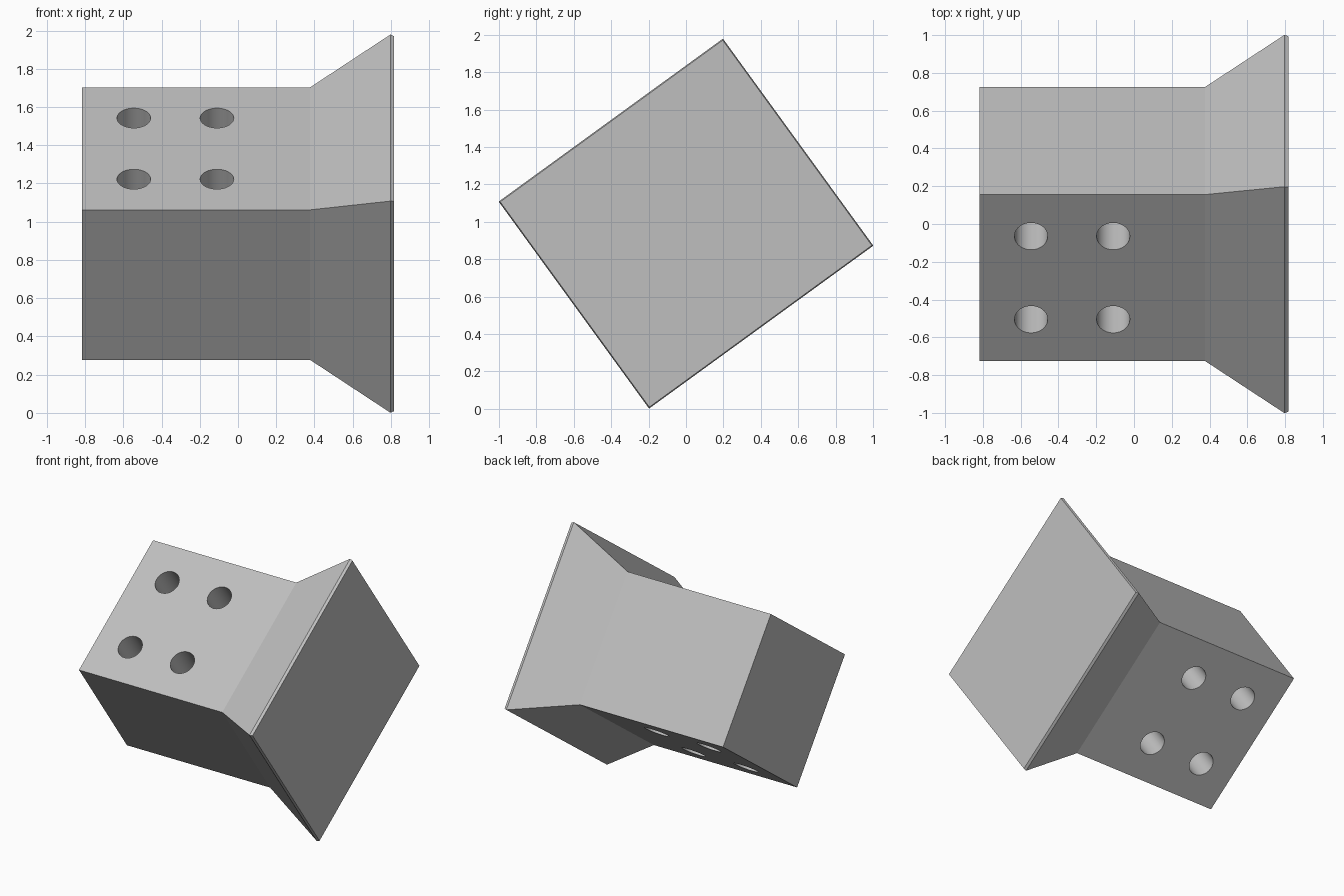
import bpy, bmesh
from math import radians
from mathutils import Matrix

cube = bpy.data.objects.get("Cube")
if cube:
    bpy.data.objects.remove(cube, do_unlink=True)

TILT = Matrix.Translation((0, 0, 0.99)) @ Matrix.Rotation(radians(36), 4, "X")

grey = bpy.data.materials.new("plain grey")
grey.use_nodes = True
colour = (0.52, 0.52, 0.52, 1)
grey.diffuse_color = colour
grey.node_tree.nodes["Principled BSDF"].inputs["Base Color"].default_value = colour


def make_object(name, bm):
    bmesh.ops.recalc_face_normals(bm, faces=bm.faces)
    mesh = bpy.data.meshes.new(name)
    bm.to_mesh(mesh)
    bm.free()
    mesh.materials.append(grey)
    obj = bpy.data.objects.new(name, mesh)
    bpy.context.collection.objects.link(obj)
    obj.matrix_world = TILT
    return obj


# Flared block: rectangular sections (x, half width, half height) lofted along x
sections = [(-0.817, 0.545, 0.485), (0.377, 0.545, 0.485),
            (0.797, 0.741, 0.684), (0.817, 0.735, 0.678)]
bm = bmesh.new()
rings = [[bm.verts.new((x, sy * w, sz * h))
          for sy, sz in ((-1, -1), (1, -1), (1, 1), (-1, 1))]
         for x, w, h in sections]
for a, b in zip(rings, rings[1:]):
    for i in range(4):
        j = (i + 1) % 4
        bm.faces.new((a[i], a[j], b[j], b[i]))
bm.faces.new(rings[0])
bm.faces.new(rings[-1])
block = make_object("flared_block", bm)

# Four round holes drilled through the block
bm = bmesh.new()
for x in (-0.545, -0.11):
    for y in (-0.272, 0.272):
        bmesh.ops.create_cone(bm, cap_ends=True, segments=48, radius1=0.088,
                              radius2=0.088, depth=1.4,
                              matrix=Matrix.Translation((x, y, 0)))
cutter = make_object("hole_cutter", bm)
cutter.hide_render = True

drill = block.modifiers.new("holes", "BOOLEAN")
drill.operation = "DIFFERENCE"
drill.solver = "EXACT"
drill.object = cutter

bpy.ops.object.select_all(action="DESELECT")
block.select_set(True)
bpy.context.view_layer.objects.active = block
bpy.ops.object.modifier_apply(modifier=drill.name)
bpy.data.objects.remove(cutter, do_unlink=True)
bpy.ops.object.shade_smooth_by_angle(angle=radians(15))
